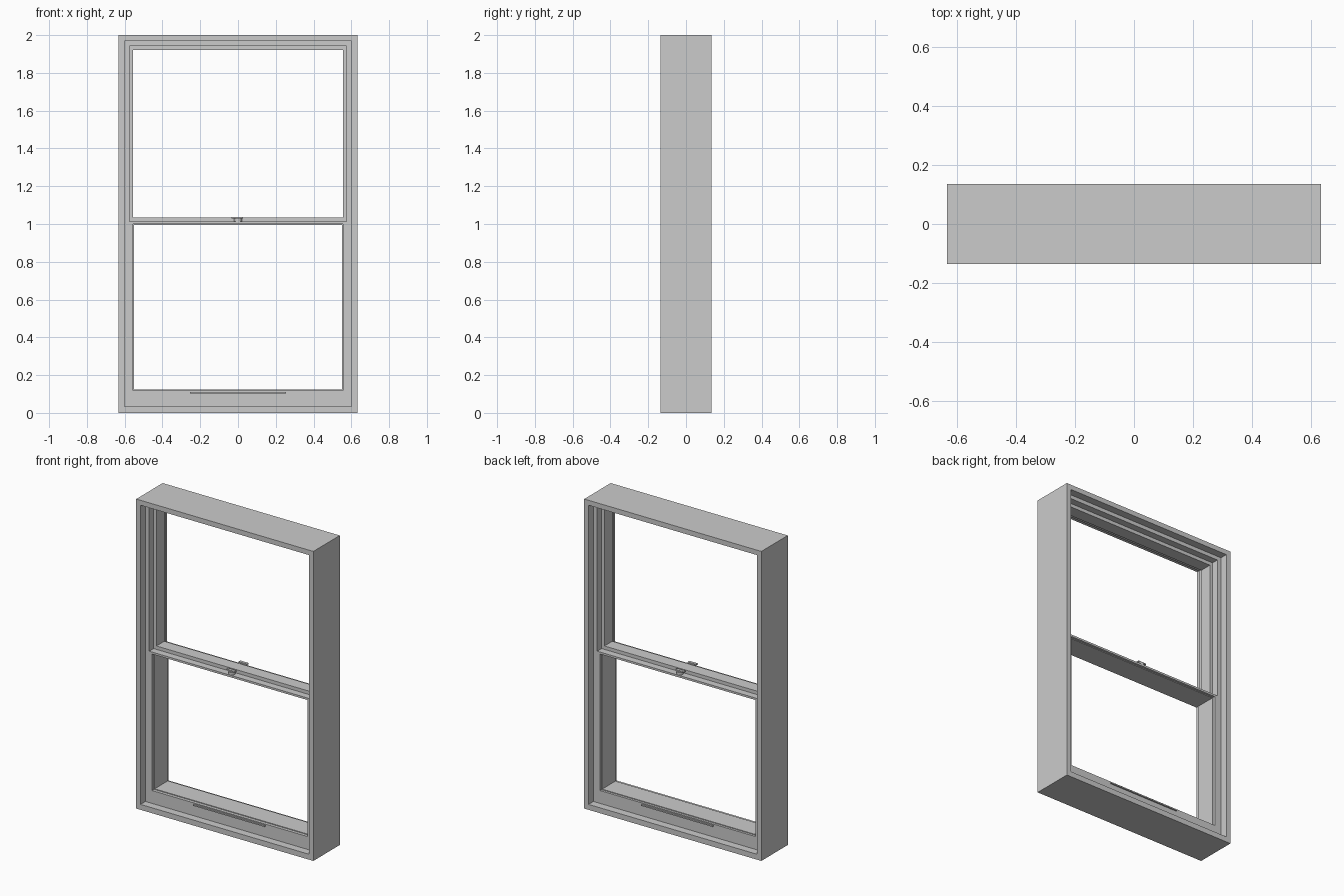
import bpy, bmesh
from mathutils import Matrix

if "Cube" in bpy.data.objects:
    bpy.data.objects.remove(bpy.data.objects["Cube"])


def finish(name, bm):
    bmesh.ops.recalc_face_normals(bm, faces=bm.faces[:])
    me = bpy.data.meshes.new(name)
    bm.to_mesh(me)
    bm.free()
    ob = bpy.data.objects.new(name, me)
    bpy.context.collection.objects.link(ob)
    return ob


def ring(name, outer, inner, y0, y1):
    """Rectangular frame; outer and inner are (half width, bottom z, top z)."""
    bm = bmesh.new()
    loops = []
    for (w, lo, hi), y in ((outer, y0), (inner, y0), (inner, y1), (outer, y1)):
        loops.append([bm.verts.new((x, y, z)) for x, z in
                      ((-w, lo), (w, lo), (w, hi), (-w, hi))])
    for a, b in zip(loops, loops[1:] + loops[:1]):
        for i in range(4):
            j = (i + 1) % 4
            bm.faces.new((a[i], a[j], b[j], b[i]))
    return finish(name, bm)


def box(name, x0, x1, y0, y1, z0, z1):
    bm = bmesh.new()
    bmesh.ops.create_cube(bm, size=1, matrix=Matrix.Translation(
        ((x0 + x1) / 2, (y0 + y1) / 2, (z0 + z1) / 2))
        @ Matrix.Diagonal((x1 - x0, y1 - y0, z1 - z0, 1)))
    return finish(name, bm)


def mirror_y(ob):
    m = ob.modifiers.new("front_and_back", 'MIRROR')
    m.use_axis = (False, True, False)


# Outer casing and the stepped track liner inside it
ring("outer_frame", (0.633, 0, 2), (0.602, 0.035, 1.968), -0.135, 0.135)
ring("track_liner", (0.602, 0.035, 1.968), (0.575, 0.06, 1.943), -0.085, 0.085)

# Lower sash, flush with the liner, with a fine inner stop
ring("lower_sash", (0.575, 0.06, 1.013), (0.555, 0.118, 1.0), -0.085, 0.085)
ring("lower_stop", (0.555, 0.118, 1.0), (0.55, 0.123, 0.996), -0.065, 0.07)

# Upper sash, set back between the tracks
ring("upper_sash", (0.575, 1.013, 1.943), (0.555, 1.035, 1.92), -0.04, 0.04)

# Finger lift on the bottom rail
mirror_y(box("finger_lift", -0.255, 0.255, -0.094, -0.085, 0.103, 0.111))

# Sash lock: round base and small lever on the meeting rail
bm = bmesh.new()
bmesh.ops.create_cone(bm, cap_ends=True, segments=24, radius1=0.02, radius2=0.02,
                      depth=0.017, matrix=Matrix.Translation((0, -0.0625, 1.0215)))
mirror_y(finish("lock_base", bm))
mirror_y(box("lock_lever", -0.034, 0.026, -0.072, -0.054, 1.03, 1.038))
